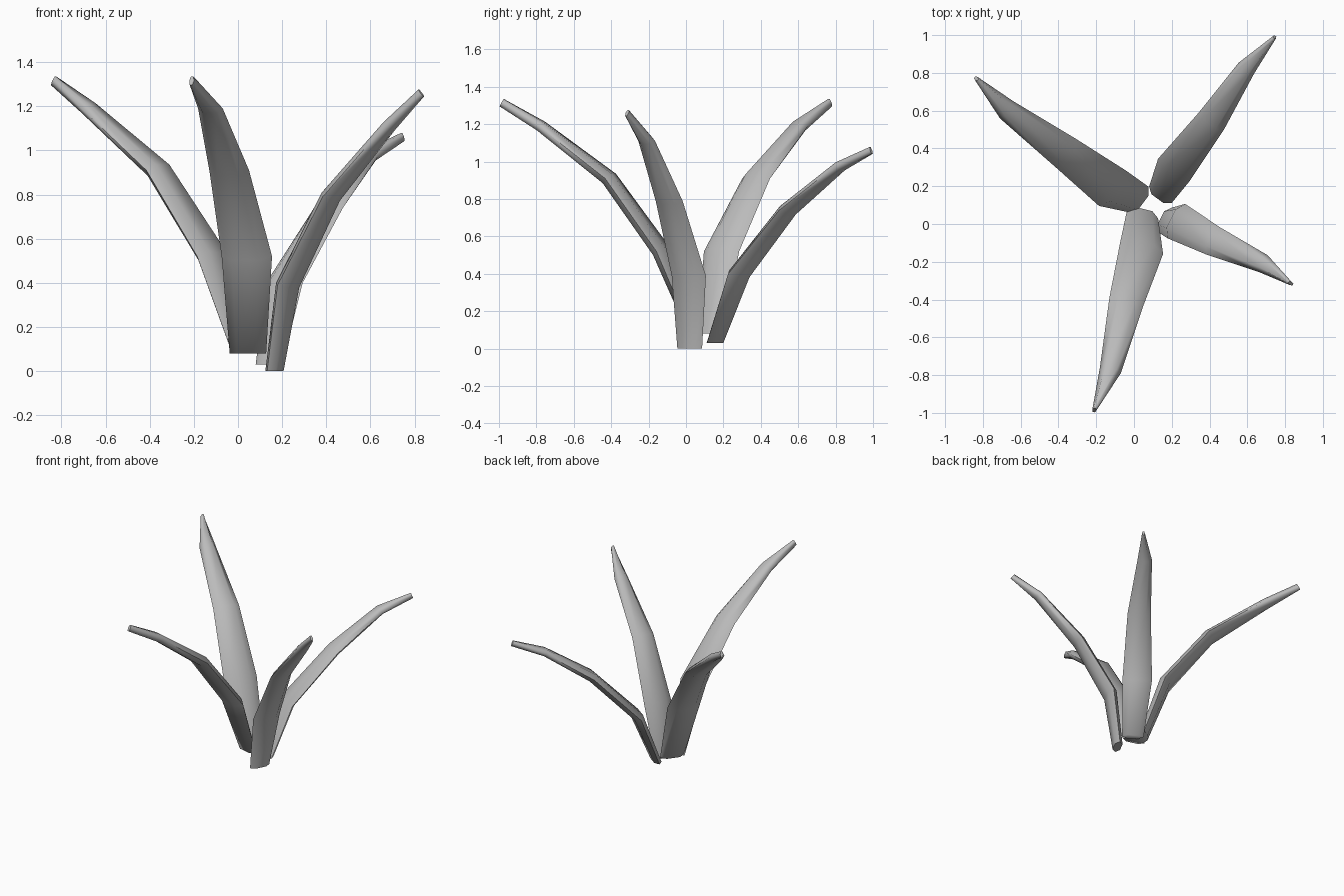
import bpy, bmesh, math
from mathutils import Vector

cube = bpy.data.objects.get("Cube")
if cube:
    bpy.data.objects.remove(cube)

grey = bpy.data.materials.new("leaf grey")
grey.use_nodes = True
colour = (0.5, 0.5, 0.5, 1)
grey.diffuse_color = colour
grey.node_tree.nodes["Principled BSDF"].inputs["Base Color"].default_value = colour

# Hexagonal cross-section: thin side edges, flatter middle (fractions of width, thickness)
SECTION = [(-0.5, 0), (-0.27, -0.5), (0.27, -0.5), (0.5, 0), (0.27, 0.5), (-0.27, 0.5)]


def leaf(name, stations, size):
    """Loft the section along five points, root to tip."""
    widths = [0.17, 0.235, 0.185, 0.115, 0.022]
    depths = [0.06, 0.075, 0.07, 0.055, 0.045]
    pts = [Vector(p) for p in stations]
    reach = pts[-1] - pts[0]
    side = Vector((-reach.y, reach.x, 0)).normalized()
    bm = bmesh.new()
    rings = []
    for i, p in enumerate(pts):
        before = (p - pts[max(i - 1, 0)]).normalized()
        after = (pts[min(i + 1, len(pts) - 1)] - p).normalized()
        normal = (before + after).normalized().cross(side)
        if i == 0:  # root is cut level with the ground
            normal = Vector((0, 0, 1)).cross(side)
        rings.append([bm.verts.new(p + side * u * widths[i] * size + normal * v * depths[i] * size)
                      for u, v in SECTION])
    n = len(SECTION)
    for a, b in zip(rings, rings[1:]):
        for k in range(n):
            bm.faces.new((a[k], a[(k + 1) % n], b[(k + 1) % n], b[k]))
    bm.faces.new(rings[0])
    bm.faces.new(rings[-1])
    bmesh.ops.recalc_face_normals(bm, faces=bm.faces)
    mesh = bpy.data.meshes.new(name)
    bm.to_mesh(mesh)
    bm.free()
    mesh.materials.append(grey)
    obj = bpy.data.objects.new(name, mesh)
    bpy.context.collection.objects.link(obj)
    bpy.ops.object.select_all(action='DESELECT')
    obj.select_set(True)
    bpy.context.view_layer.objects.active = obj
    bpy.ops.object.shade_smooth_by_angle(angle=math.radians(75))


# Two tall leaves and two shorter ones
leaf("front_leaf", [(0.045, 0.05, 0.08), (0.04, -0.13, 0.52), (-0.04, -0.41, 0.91),
                    (-0.125, -0.775, 1.19), (-0.21, -0.985, 1.315)], 1.0)
leaf("back_right_leaf", [(0.025, 0.13, 0.08), (-0.115, 0.19, 0.52), (-0.36, 0.375, 0.91),
                         (-0.675, 0.605, 1.19), (-0.835, 0.77, 1.315)], 1.0)
leaf("back_left_leaf", [(0.14, 0.155, 0.03), (0.21, 0.285, 0.40), (0.41, 0.545, 0.74),
                        (0.595, 0.825, 0.975), (0.745, 0.99, 1.06)], 0.87)
leaf("left_leaf", [(0.165, 0.02, 0.0), (0.225, 0.015, 0.39), (0.42, -0.09, 0.79),
                   (0.685, -0.21, 1.11), (0.83, -0.315, 1.26)], 0.87)
